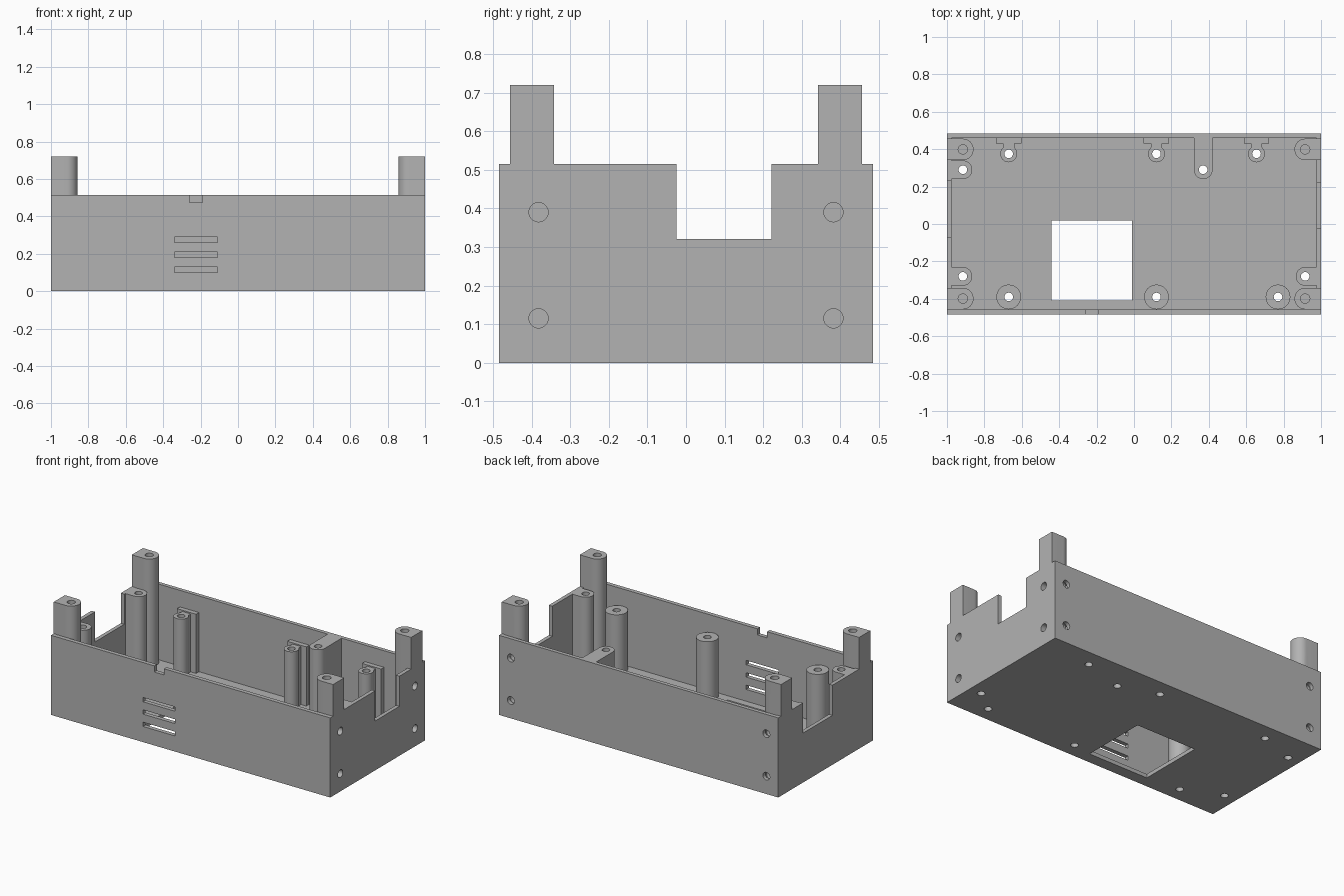
import bpy, bmesh, math
from mathutils import Vector, Matrix

cube = bpy.data.objects.get("Cube")
if cube:
    bpy.data.objects.remove(cube, do_unlink=True)

plastic = bpy.data.materials.new("grey plastic")
plastic.use_nodes = True
GREY = (0.45, 0.45, 0.45, 1)
plastic.diffuse_color = GREY
plastic.node_tree.nodes["Principled BSDF"].inputs["Base Color"].default_value = GREY

HALF_Y, RIM, WALL, FLOOR = 0.485, 0.515, 0.025, 0.025


def finish(name, bm):
    bmesh.ops.recalc_face_normals(bm, faces=bm.faces)
    mesh = bpy.data.meshes.new(name)
    bm.to_mesh(mesh)
    bm.free()
    mesh.materials.append(plastic)
    obj = bpy.data.objects.new(name, mesh)
    bpy.context.collection.objects.link(obj)
    return obj


def add_box(bm, lo, hi):
    lo, hi = Vector(lo), Vector(hi)
    m = Matrix.Translation((lo + hi) / 2) @ Matrix.Diagonal((*(hi - lo), 1))
    bmesh.ops.create_cube(bm, size=1, matrix=m)


def box(name, lo, hi):
    bm = bmesh.new()
    add_box(bm, lo, hi)
    return finish(name, bm)


def add_rod(bm, a, b, r, n=32):
    a, b = Vector(a), Vector(b)
    turn = (b - a).to_track_quat('Z', 'Y').to_matrix().to_4x4()
    bmesh.ops.create_cone(bm, cap_ends=True, segments=n, radius1=r, radius2=r,
                          depth=(b - a).length,
                          matrix=Matrix.Translation((a + b) / 2) @ turn)


def d_post(name, x, y, r, wall_dir, reach, z1):
    """Post with a round inner side and a flat block running to the wall."""
    bm = bmesh.new()
    base = math.atan2(wall_dir[1], wall_dir[0])
    pts = [(reach, -r), (reach, r)]
    pts += [(r * math.cos(t), r * math.sin(t))
            for t in (math.pi * (0.5 + i / 16) for i in range(17))]
    spin = Matrix.Rotation(base, 3, 'Z')
    verts = [bm.verts.new(spin @ Vector((u, v, 0)) + Vector((x, y, 0.01))) for u, v in pts]
    face = bm.faces.new(verts)
    top = bmesh.ops.extrude_face_region(bm, geom=[face])["geom"]
    bmesh.ops.translate(bm, vec=(0, 0, z1 - 0.01),
                        verts=[g for g in top if isinstance(g, bmesh.types.BMVert)])
    return finish(name, bm)


def cut(obj, cutter):
    mod = obj.modifiers.new("cut", 'BOOLEAN')
    mod.operation, mod.solver, mod.object = 'DIFFERENCE', 'EXACT', cutter
    cutter.hide_render = True


def bake(objs, cutters):
    """Apply the cuts, shade, and remove the cutters."""
    deps = bpy.context.evaluated_depsgraph_get()
    baked = [(o, bpy.data.meshes.new_from_object(o.evaluated_get(deps))) for o in objs]
    for o, mesh in baked:
        o.modifiers.clear()
        o.data = mesh
    for c in cutters:
        bpy.data.objects.remove(c, do_unlink=True)
    bpy.ops.object.select_all(action='DESELECT')
    for o in objs:
        o.select_set(True)
    bpy.context.view_layer.objects.active = objs[0]
    bpy.ops.object.shade_smooth_by_angle(angle=math.radians(30))


# Tray shell with its openings
shell = box("tray_shell", (-1, -HALF_Y, 0), (1, HALF_Y, RIM))
openings = [
    box("cavity_cutter", (-1 + WALL, -HALF_Y + 0.027, FLOOR), (1 - WALL, HALF_Y - WALL, 1)),
    box("window_cutter", (-0.44, -0.41, -0.1), (-0.01, 0.02, 0.1)),
    box("left_notch_cutter", (0.9, -0.025, 0.32), (1.1, 0.222, 1)),
    box("right_notch_cutter", (-1.1, -0.07, 0.32), (-0.9, 0.23, 1)),
    box("front_notch_cutter", (-0.26, -0.6, 0.475), (-0.19, -0.4, 1)),
]
for z in (0.115, 0.195, 0.275):
    openings.append(box("vent_cutter", (-0.34, -0.6, z - 0.014), (-0.11, -0.4, z + 0.014)))
for c in openings:
    cut(shell, c)
parts = [shell]

# Tall corner posts
corners = [(sx, sy) for sx in (-1, 1) for sy in (-1, 1)]
for sx, sy in corners:
    name = ("left" if sx > 0 else "right") + ("_back" if sy > 0 else "_front") + "_corner_post"
    parts.append(d_post(name, sx * 0.915, sy * 0.399, 0.057, (sx, 0), 0.085, 0.72))

# Rim-height bosses merged into the walls
wall_bosses = [(-0.915, 0.29, (-1, 0), 0.075), (-0.915, -0.28, (-1, 0), 0.075),
               (0.915, -0.28, (1, 0), 0.075), (0.37, 0.29, (0, 1), 0.185)]
for x, y, d, reach in wall_bosses:
    parts.append(d_post("wall_boss", x, y, 0.05, d, reach, RIM))

# Round standoffs along the front
front_standoffs = [(x, -0.39) for x in (-0.67, 0.12, 0.77)]
for x, y in front_standoffs:
    bm = bmesh.new()
    add_rod(bm, (x, y, 0.01), (x, y, 0.405), 0.066)
    parts.append(finish("front_standoff", bm))

# Slim standoffs along the back, each braced by a T-shaped rib
back_standoffs = [(x, 0.375) for x in (-0.67, 0.12, 0.655)]
for x, y in back_standoffs:
    bm = bmesh.new()
    add_rod(bm, (x, y, 0.01), (x, y, 0.4), 0.045)
    parts.append(finish("back_standoff", bm))
    parts.append(box("rib_stem", (x - 0.03, y + 0.035, 0.01), (x + 0.03, 0.45, 0.4)))
    parts.append(box("rib_plate", (x - 0.068, 0.43, 0.01), (x + 0.068, 0.47, 0.408)))

# Screw holes: through the floor, into post tops, and into the outer walls
bm = bmesh.new()
for x, y in [b[:2] for b in wall_bosses] + front_standoffs + back_standoffs:
    add_rod(bm, (x, y, -0.1), (x, y, 0.8), 0.023, 20)
for sx, sy in corners:
    add_rod(bm, (sx * 0.915, sy * 0.399, 0.52), (sx * 0.915, sy * 0.399, 0.8), 0.025, 20)
for z in (0.115, 0.39):
    for s in (-1, 1):
        add_rod(bm, (0.945, s * 0.382, z), (1.1, s * 0.382, z), 0.025, 20)
        add_rod(bm, (s * 0.915, 0.42, z), (s * 0.915, 0.6, z), 0.025, 20)
holes = finish("screw_hole_cutter", bm)
for p in parts:
    cut(p, holes)

bake(parts, openings + [holes])
